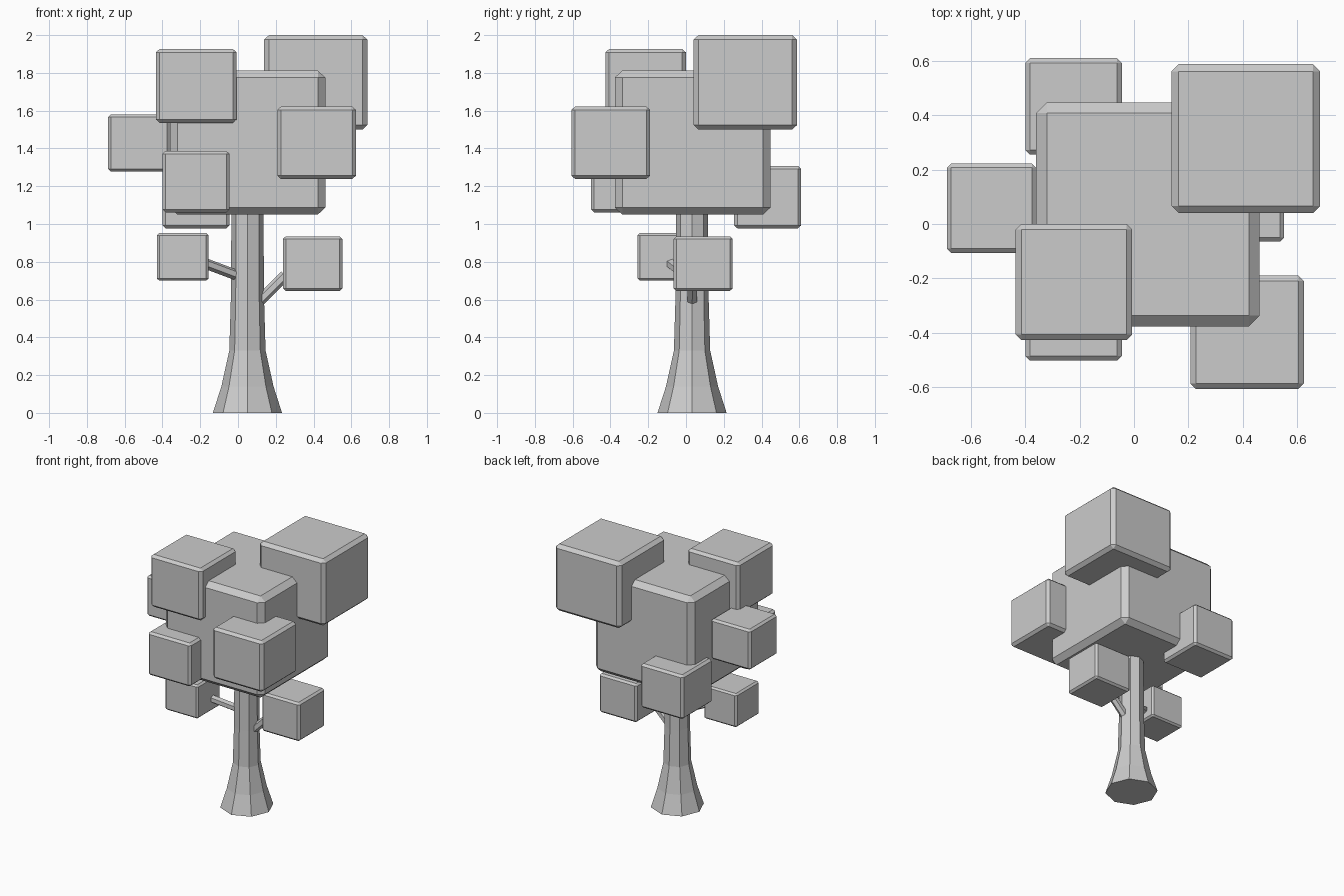
import bpy, bmesh, math
from mathutils import Vector

if "Cube" in bpy.data.objects:
    bpy.data.objects.remove(bpy.data.objects["Cube"])


def make_object(name, bm):
    bmesh.ops.recalc_face_normals(bm, faces=bm.faces)
    mesh = bpy.data.meshes.new(name)
    bm.to_mesh(mesh)
    bm.free()
    obj = bpy.data.objects.new(name, mesh)
    bpy.context.collection.objects.link(obj)
    return obj


def leaf_block(name, x, y, z):
    """Chamfered cube stretched to fill the given x, y, z ranges."""
    bm = bmesh.new()
    bmesh.ops.create_cube(bm, size=1)
    bmesh.ops.bevel(bm, geom=bm.edges[:], offset=0.048, segments=1,
                    affect='EDGES', profile=0.5)
    obj = make_object(name, bm)
    obj.location = [(a + b) / 2 for a, b in (x, y, z)]
    obj.scale = [b - a for a, b in (x, y, z)]


def branch(name, start, end, radius, sides=6):
    start, end = Vector(start), Vector(end)
    axis = end - start
    bm = bmesh.new()
    bmesh.ops.create_cone(bm, cap_ends=True, segments=sides, radius1=radius,
                          radius2=radius, depth=axis.length)
    obj = make_object(name, bm)
    obj.location = (start + end) / 2
    obj.rotation_mode = 'QUATERNION'
    obj.rotation_quaternion = axis.to_track_quat('Z', 'Y')


# Flared eight-sided trunk: (radius, height) rings
profile = [(0.183, 0), (0.138, 0.14), (0.096, 0.33), (0.088, 0.6), (0.084, 1.15)]
bm = bmesh.new()
rings = [[bm.verts.new((0.05 + r * math.cos(i * math.pi / 4),
                        0.032 + r * math.sin(i * math.pi / 4), z))
          for i in range(8)] for r, z in profile]
for low, high in zip(rings, rings[1:]):
    for i in range(8):
        j = (i + 1) % 8
        bm.faces.new((low[i], low[j], high[j], high[i]))
bm.faces.new(rings[0])
bm.faces.new(rings[-1])
make_object("trunk", bm)

# Branches to the two low leaf blocks
branch("branch_right", (0.06, 0.032, 0.54), (0.25, 0.034, 0.728), 0.029)
branch("branch_left", (0.03, 0.015, 0.715), (-0.17, -0.08, 0.79), 0.028)

# Foliage blocks
leaf_block("leaves_main", (-0.36, 0.462), (-0.377, 0.447), (1.05, 1.812))
leaf_block("leaves_top_back", (0.138, 0.685), (0.04, 0.588), (1.5, 2.0))
leaf_block("leaves_top_front", (-0.435, -0.007), (-0.427, 0.0), (1.535, 1.927))
leaf_block("leaves_right_front", (0.208, 0.625), (-0.607, -0.19), (1.238, 1.622))
leaf_block("leaves_left", (-0.688, -0.36), (-0.106, 0.223), (1.277, 1.58))
leaf_block("leaves_low_front", (-0.4, -0.045), (-0.503, -0.148), (1.062, 1.387))
leaf_block("leaves_low_back", (-0.4, -0.045), (0.255, 0.61), (0.977, 1.308))
leaf_block("leaves_branch_right", (0.238, 0.552), (-0.065, 0.247), (0.645, 0.935))
leaf_block("leaves_branch_left", (-0.43, -0.155), (-0.257, 0.018), (0.7, 0.952))
